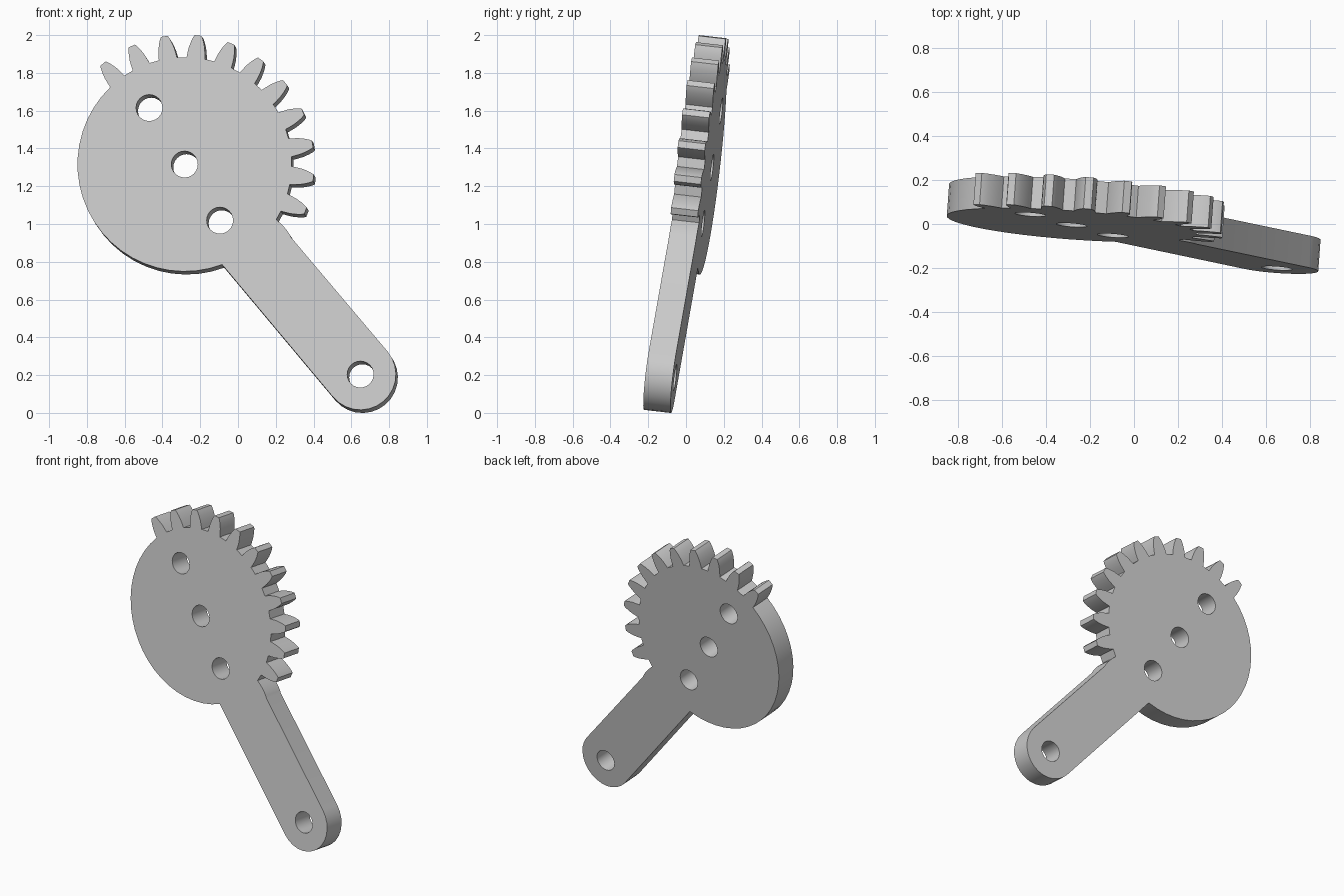
import bpy
import bmesh
from math import sin, cos, asin, atan2, degrees, radians, hypot
from mathutils import Vector

if "Cube" in bpy.data.objects:
    bpy.data.objects.remove(bpy.data.objects["Cube"], do_unlink=True)

# Main dimensions, laid out as seen from the front (x, z)
HUB = Vector((-0.283, 1.316))
ARM_END = Vector((0.648, 0.204))
DISC_R, ARM_R, HOLE_R = 0.567, 0.188, 0.07
THICK = 0.145
PITCH, FIRST_TOOTH, TEETH = 15, -21, 11
# Tooth flank: radius and half angle in degrees, root to tip
FLANK = [(0.567, 4.9), (0.59, 4.5), (0.62, 3.9), (0.65, 3.0), (0.672, 2.2), (0.686, 1.5)]
# Lean of the plate: depth gained per unit of height and of width
LEAN_Z, LEAN_X, DEPTH = 0.115, -0.073, -0.177


def polar(centre, radius, angle):
    a = radians(angle)
    return centre + Vector((cos(a), sin(a))) * radius


def arc(centre, radius, start, end, steps):
    return [polar(centre, radius, start + (end - start) * i / steps) for i in range(steps + 1)]


def falling_flank(angle):
    return [polar(HUB, r, angle + half) for r, half in reversed(FLANK)]


def rising_flank(angle):
    return [polar(HUB, r, angle - half) for r, half in FLANK]


def plate_outline():
    axis = ARM_END - HUB
    arm_angle = degrees(atan2(axis.y, axis.x))
    joint = degrees(asin(ARM_R / DISC_R))
    last_tooth = FIRST_TOOTH + PITCH * (TEETH - 1)
    # Plain disc edge, then rounded arm end
    points = arc(HUB, DISC_R, last_tooth + FLANK[0][1], 360 + arm_angle - joint, 22)[1:]
    points += arc(ARM_END, ARM_R, arm_angle - 90, arm_angle + 90, 14)
    # Half tooth that blends into the arm, then the full teeth
    points += falling_flank(FIRST_TOOTH - PITCH)
    for i in range(TEETH):
        angle = FIRST_TOOTH + PITCH * i
        points += rising_flank(angle) + falling_flank(angle)
    return points


def add_loop(bm, points):
    verts = [bm.verts.new((p.x, LEAN_Z * p.y + LEAN_X * p.x + DEPTH, p.y)) for p in points]
    return [bm.edges.new((v, verts[i - 1])) for i, v in enumerate(verts)]


# Flat face with four pin holes
bm = bmesh.new()
edges = add_loop(bm, plate_outline())
for centre in (HUB, ARM_END, HUB + Vector((-0.187, 0.299)), HUB + Vector((0.187, -0.297))):
    edges += add_loop(bm, arc(centre, HOLE_R, 0, 360, 24)[:-1])
normal = Vector((-LEAN_X, 1, -LEAN_Z)).normalized()
bmesh.ops.triangle_fill(bm, edges=edges, use_beauty=True, normal=normal)

# Thicken straight back from the face
result = bmesh.ops.extrude_face_region(bm, geom=bm.faces[:], use_keep_orig=True)
moved = [g for g in result["geom"] if isinstance(g, bmesh.types.BMVert)]
bmesh.ops.translate(bm, verts=moved, vec=normal * THICK)
bmesh.ops.recalc_face_normals(bm, faces=bm.faces[:])

mesh = bpy.data.meshes.new("gear_arm_plate")
bm.to_mesh(mesh)
bm.free()
plate = bpy.data.objects.new("gear_arm_plate", mesh)
bpy.context.collection.objects.link(plate)

# Plain grey material
grey = bpy.data.materials.new("light_grey")
grey.use_nodes = True
colour = (0.6, 0.6, 0.6, 1)
grey.diffuse_color = colour
grey.node_tree.nodes["Principled BSDF"].inputs["Base Color"].default_value = colour
mesh.materials.append(grey)

# Smooth curved rims, crisp corners
bpy.ops.object.select_all(action="DESELECT")
plate.select_set(True)
bpy.context.view_layer.objects.active = plate
bpy.ops.object.shade_smooth_by_angle(angle=radians(25))
